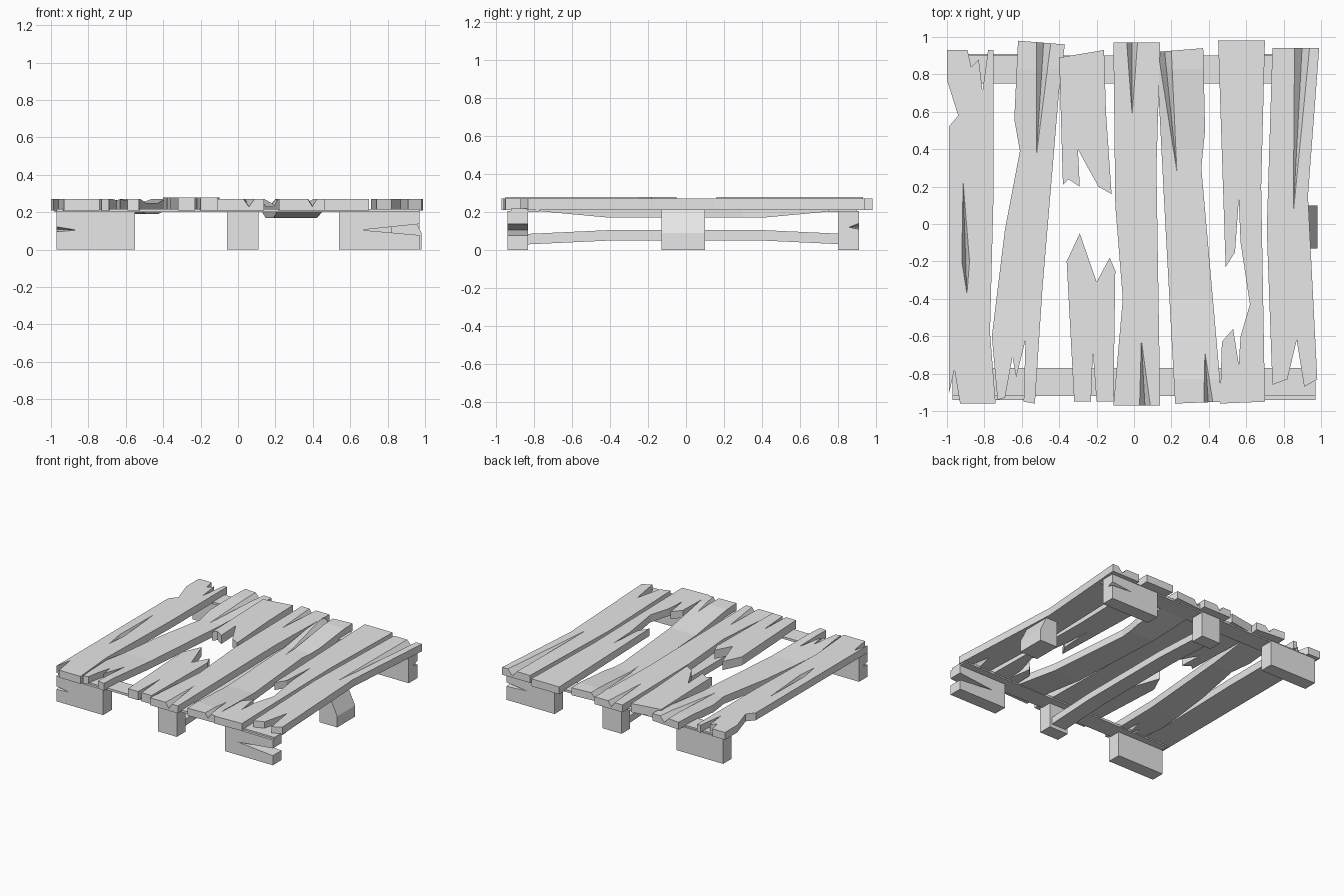
import bpy
import bmesh
from mathutils import Vector

cube = bpy.data.objects.get("Cube")
if cube:
    bpy.data.objects.remove(cube, do_unlink=True)

GREY = (0.8, 0.8, 0.8, 1.0)
wood = bpy.data.materials.new("grey_wood")
wood.use_nodes = True
wood.diffuse_color = GREY
wood.node_tree.nodes["Principled BSDF"].inputs["Base Color"].default_value = GREY

PLANK_BOTTOM, PLANK_TOP = 0.21, 0.27


def make_object(name, bm):
    """Turn a bmesh into a linked object with the wood material."""
    bmesh.ops.recalc_face_normals(bm, faces=bm.faces)
    mesh = bpy.data.meshes.new(name)
    bm.to_mesh(mesh)
    bm.free()
    mesh.materials.append(wood)
    obj = bpy.data.objects.new(name, mesh)
    bpy.context.collection.objects.link(obj)
    return obj


def hull(name, points):
    """Convex solid around a few points."""
    bm = bmesh.new()
    for point in points:
        bm.verts.new(point)
    bmesh.ops.convex_hull(bm, input=bm.verts)
    return make_object(name, bm)


def prism(name, outline, bottom, top):
    """Extrude an outline, given in hundredths, between two heights."""
    bm = bmesh.new()
    base = bm.faces.new([bm.verts.new((x / 100, y / 100, bottom)) for x, y in outline])
    grown = bmesh.ops.extrude_face_region(bm, geom=[base])["geom"]
    upper = [v for v in grown if isinstance(v, bmesh.types.BMVert)]
    bmesh.ops.translate(bm, verts=upper, vec=(0, 0, top - bottom))
    return make_object(name, bm)


def box(name, x, y, z):
    return hull(name, [(a, b, c) for a in x for b in y for c in z])


def carve(obj, cutters):
    """Subtract the cutters for good and remove them."""
    for cutter in cutters:
        cutter.hide_render = True
        cut = obj.modifiers.new("cut", "BOOLEAN")
        cut.operation = "DIFFERENCE"
        cut.solver = "EXACT"
        cut.object = cutter
    graph = bpy.context.evaluated_depsgraph_get()
    graph.update()
    mesh = bpy.data.meshes.new_from_object(obj.evaluated_get(graph))
    obj.modifiers.clear()
    obj.data = mesh
    mesh.materials.clear()
    mesh.materials.append(wood)
    for cutter in cutters:
        bpy.data.objects.remove(cutter, do_unlink=True)


def groove(start, tip, width, depth=0.045):
    """V-shaped split, widest at the start and fading out at the tip."""
    (x, y), (tx, ty) = [(a / 100, b / 100) for a, b in (start, tip)]
    top = PLANK_TOP + 0.02
    return hull("groove_cutter", [(x - width / 2, y, top), (x + width / 2, y, top),
                                  (x, y, PLANK_TOP - depth), (tx, ty, top)])


def sag(obj, amount):
    """Bend a board down in the middle, with straight sections."""
    bm = bmesh.new()
    bm.from_mesh(obj.data)
    for y in (-0.83, -0.4, 0.4, 0.83):
        bmesh.ops.bisect_plane(bm, geom=bm.verts[:] + bm.edges[:] + bm.faces[:],
                               plane_co=Vector((0, y, 0)), plane_no=Vector((0, 1, 0)))
    for vert in bm.verts:
        share = (0.83 - abs(vert.co.y)) / 0.43
        vert.co.z -= amount * min(1, max(0, share))
    bmesh.ops.triangulate(bm, faces=bm.faces)
    bm.to_mesh(obj.data)
    bm.free()


def plank(name, outline, grooves=(), droop=0, lift=0):
    obj = prism(name, outline, PLANK_BOTTOM, PLANK_TOP + lift)
    if grooves:
        carve(obj, [groove(*g) for g in grooves])
    if droop:
        sag(obj, droop)
    return obj


# Deck planks, with splintered ends and surface splits
plank("right_edge_plank",
      [(-100, 93), (-89, 93), (-87, 84), (-83, 88), (-81, 71), (-78, 93), (-75, 93),
       (-75, 20), (-77, -58), (-74, -96), (-93, -96), (-96, -78), (-99, -91),
       (-99, 52), (-94, 58), (-100, 77)],
      [((-90, -20), (-92, 42), 0.06), ((-90, -20), (-89, -45), 0.06)])
plank("right_inner_plank",
      [(-62, 98), (-64, 56), (-61, 39), (-69, -3), (-76, -60), (-73, -94), (-69, -93),
       (-65, -71), (-63, -82), (-58, -62), (-59, -95), (-53, -96), (-49, -35),
       (-40, 72), (-37, 96)],
      [((-48, 102), (-54, 8), 0.12)], droop=0.02)
plank("broken_plank_back",
      [(-40, 89), (-16, 93), (-15, 60), (-12, 16), (-19, 20), (-24, 29), (-30, 40),
       (-29, 20), (-35, 24), (-38, 21)], lift=0.01)
plank("broken_plank_front",
      [(-36, -20), (-29, -5), (-20, -31), (-13, -18), (-10, -25), (-11, -95), (-20, -95),
       (-22, -68), (-23, -95), (-32, -95)], lift=0.01)
plank("centre_plank",
      [(-11, 97), (14, 97), (12, 30), (14, -97), (-11, -97), (-6, -40), (-10, 10)],
      [((-1, 100), (-1, 40), 0.09), ((6, -100), (3, -45), 0.09)])
plank("left_inner_plank",
      [(12, 92), (37, 94), (38, 50), (36, 30), (47, -95), (22, -96), (16, 14)],
      [((16, 96), (26, -2), 0.11), ((40, -99), (37, -55), 0.08)], droop=0.04)
plank("splintered_plank",
      [(45, 98), (70, 98), (68, 20), (70, -95), (46, -96), (47, -63), (53, -56),
       (56, -75), (57, -60), (62, -43), (57, -10), (56, 13), (54, -15), (49, -23)])
plank("left_edge_plank",
      [(74, 94), (99, 94), (93, 15), (98, -83), (91, -87), (87, -62), (82, -83),
       (74, -86), (71, -3)],
      [((90, 97), (83, -35), 0.12)])

# Cross boards under the planks
for name, x, y in (("front_cross_board", (-0.97, 0.97), (-0.92, -0.77)),
                   ("back_cross_board", (-0.98, 0.95), (0.75, 0.9))):
    box(name, x, y, (0.2, 0.218))

# Feet along the front and the back
FRONT, BACK = (-0.94, -0.83), (0.8, 0.91)
feet = {}
for end, depth in (("front", FRONT), ("back", BACK)):
    for side, span in (("right", (-0.97, -0.55)), ("middle", (-0.06, 0.11)),
                       ("left", (0.54, 0.97))):
        feet[end, side] = box(f"{end}_{side}_foot", span, depth, (0, 0.205))

# Splits in the feet
carve(feet["front", "left"],
      [hull("split_cutter", [(x, y, z) for y in (-1, -0.8)
                             for x, z in ((1, 0.14), (1, 0.075), (0.66, 0.105))])])
carve(feet["front", "right"],
      [hull("split_cutter", [(-1, -1, 0.14), (-1, -1, 0.08), (-1, -0.86, 0.11),
                             (-0.76, -1, 0.1)])])
carve(feet["back", "left"],
      [hull("split_cutter", [(1, 0.95, 0.16), (1, 0.95, 0.1), (1, 0.85, 0.12),
                             (0.65, 0.95, 0.12)])])

# Chipped foot at the middle of the left side
hull("left_side_foot", [(x, y, z) for y in (-0.13, 0.1)
                        for x, z in ((0.82, 0), (0.98, 0), (0.98, 0.09),
                                     (0.92, 0.215), (0.82, 0.215))])

# Bowed runner joining the two middle feet
runner = prism("lower_runner", [(-4, -84), (9, -84), (9, 82), (-4, 82)], 0.03, 0.085)
sag(runner, -0.02)
